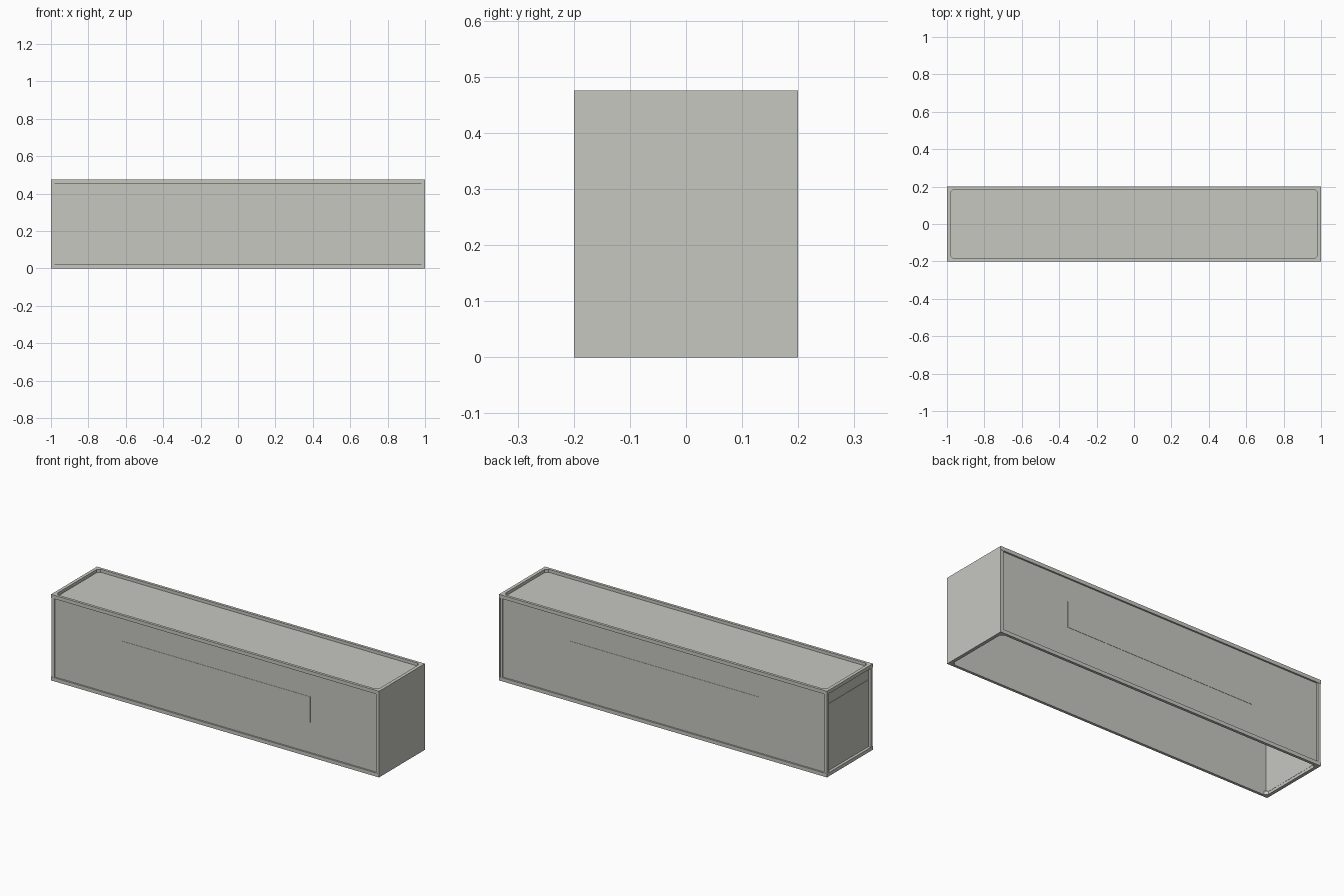
import bpy, bmesh

if "Cube" in bpy.data.objects:
    bpy.data.objects.remove(bpy.data.objects["Cube"])

L, W, H = 1.0, 0.2, 0.475      # half length, half width, height
B = 0.018                      # frame bar size

grey = bpy.data.materials.new("warm_grey")
grey.diffuse_color = (0.57, 0.575, 0.535, 1)
grey.use_nodes = True
grey.node_tree.nodes["Principled BSDF"].inputs["Base Color"].default_value = grey.diffuse_color


def finish(name, bm):
    bmesh.ops.recalc_face_normals(bm, faces=bm.faces)
    me = bpy.data.meshes.new(name)
    bm.to_mesh(me)
    bm.free()
    me.materials.append(grey)
    ob = bpy.data.objects.new(name, me)
    bpy.context.collection.objects.link(ob)
    return ob


def box(name, x0, x1, y0, y1, z0, z1):
    bm = bmesh.new()
    bmesh.ops.create_cube(bm, size=1)
    for v in bm.verts:
        v.co = ((x0 + x1) / 2 + v.co.x * (x1 - x0),
                (y0 + y1) / 2 + v.co.y * (y1 - y0),
                (z0 + z1) / 2 + v.co.z * (z1 - z0))
    return finish(name, bm)


def ring(name, z0, z1):
    """Rectangular rim whose opening has clipped corners."""
    bm = bmesh.new()
    ix, iy, c = L - B, W - 0.015, 0.015
    faces = []
    for sx in (-1, 1):
        for sy in (-1, 1):
            # each quarter: half of the long rail, the clipped corner, half of the end rail
            pts = [(0, W), (L, W), (L, 0), (ix, 0), (ix, iy - c), (ix - c, iy), (0, iy)]
            verts = [bm.verts.new((sx * x, sy * y, z0)) for x, y in pts]
            faces.append(bm.faces.new(verts if sx * sy < 0 else verts[::-1]))
    bmesh.ops.remove_doubles(bm, verts=bm.verts, dist=1e-5)
    ext = bmesh.ops.extrude_face_region(bm, geom=bm.faces[:])
    for v in ext["geom"]:
        if isinstance(v, bmesh.types.BMVert):
            v.co.z = z1
    return finish(name, bm)


# Top and bottom rims
ring("top_rim", H - 0.02, H)
ring("bottom_rim", 0, 0.02)

# Corner posts
for sx, xn in ((-1, "left"), (1, "right")):
    for sy, yn in ((-1, "front"), (1, "back")):
        x = sorted((sx * (L - B), sx * L))
        y = sorted((sy * (W - B), sy * (W - 0.0015)))
        box(f"{yn}_{xn}_post", *x, *y, 0.02, H - 0.02)

# Long side panels, set back in the frame, each with a thin plate
for sy, yn in ((-1, "front"), (1, "back")):
    y = sorted((sy * 0.187, sy * 0.191))
    box(f"{yn}_panel", -L + B, L - B, *y, 0.015, H - 0.015)
    y = sorted((sy * 0.191, sy * 0.1925))
    box(f"{yn}_plate", -0.577, 0.575, *y, 0.187, 0.328)

# Recessed lid; the underside stays open
box("top_panel", -L + 0.01, L - 0.01, -0.19, 0.19, H - 0.021, H - 0.017)

# Recessed left end with a thin inner plate
box("left_end_panel", -0.985, -0.981, -0.185, 0.185, 0.015, H - 0.015)
box("left_end_plate", -0.987, -0.985, -0.182, 0.182, 0.022, 0.39)

# Right end is closed by a flush sheet
box("right_end_sheet", L - 0.006, L + 0.0005, -W + 0.0005, W - 0.0005, 0, H)
